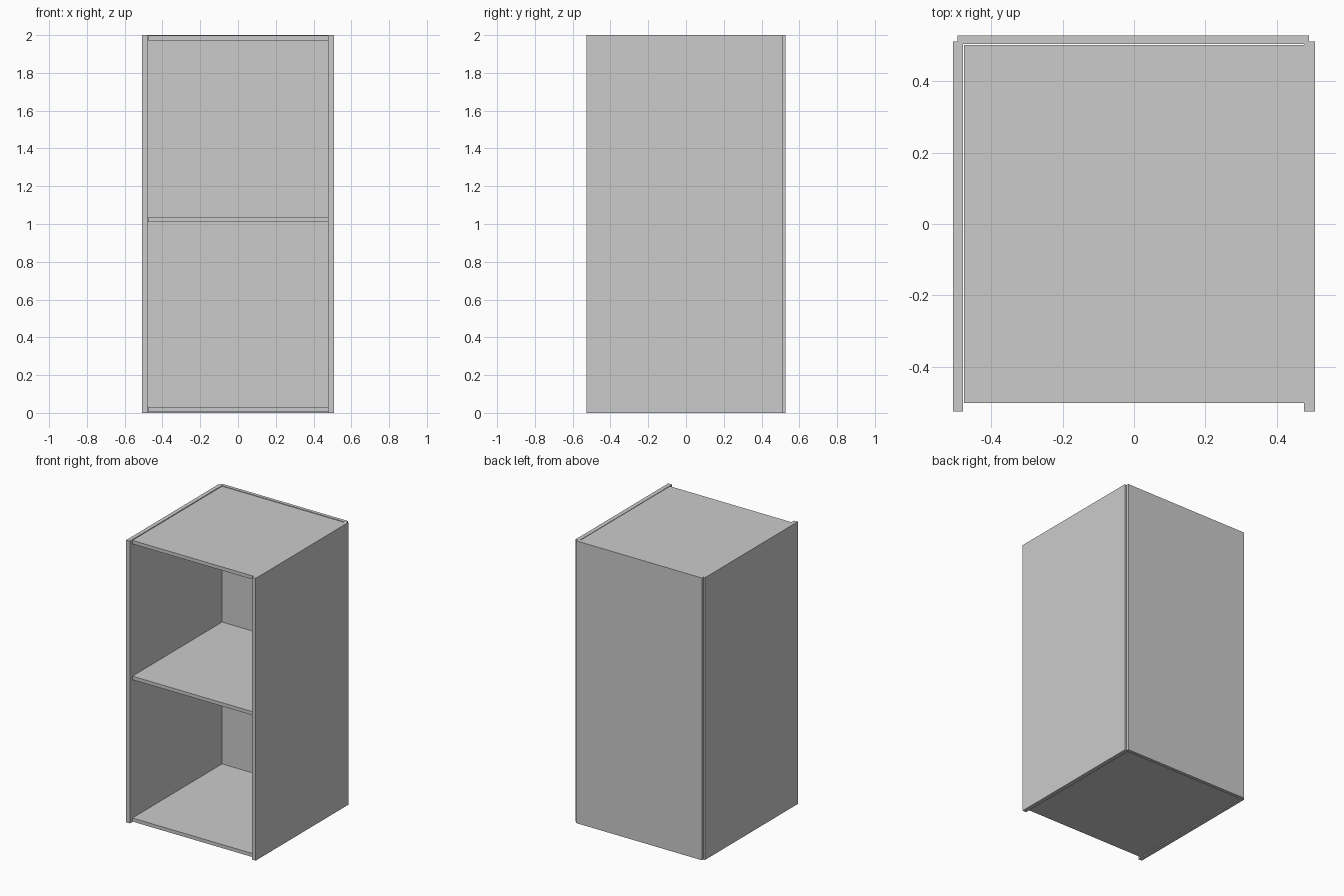
import bpy

if "Cube" in bpy.data.objects:
    bpy.data.objects.remove(bpy.data.objects["Cube"])


def panel(name, x, y, z):
    """Flat board given by its (min, max) extents on each axis."""
    bpy.ops.mesh.primitive_cube_add(
        size=1, location=[(a + b) / 2 for a, b in (x, y, z)])
    ob = bpy.context.object
    ob.name = name
    ob.scale = [b - a for a, b in (x, y, z)]
    bpy.ops.object.transform_apply(location=False, rotation=False, scale=True)
    return ob


# Side walls, reaching slightly ahead of the shelves
panel("left_side", (-0.508, -0.479), (-0.526, 0.511), (0, 2))
panel("right_side", (0.477, 0.507), (-0.526, 0.511), (0, 2))

# Back board, overlapping the rear ends of the sides
panel("back_panel", (-0.495, 0.491), (0.504, 0.528), (0, 2))

# Bottom, middle and top boards
for name, z in (("bottom_board", 0.005), ("middle_shelf", 1.01), ("top_board", 1.972)):
    panel(name, (-0.476, 0.477), (-0.502, 0.502), (z, z + 0.025))
